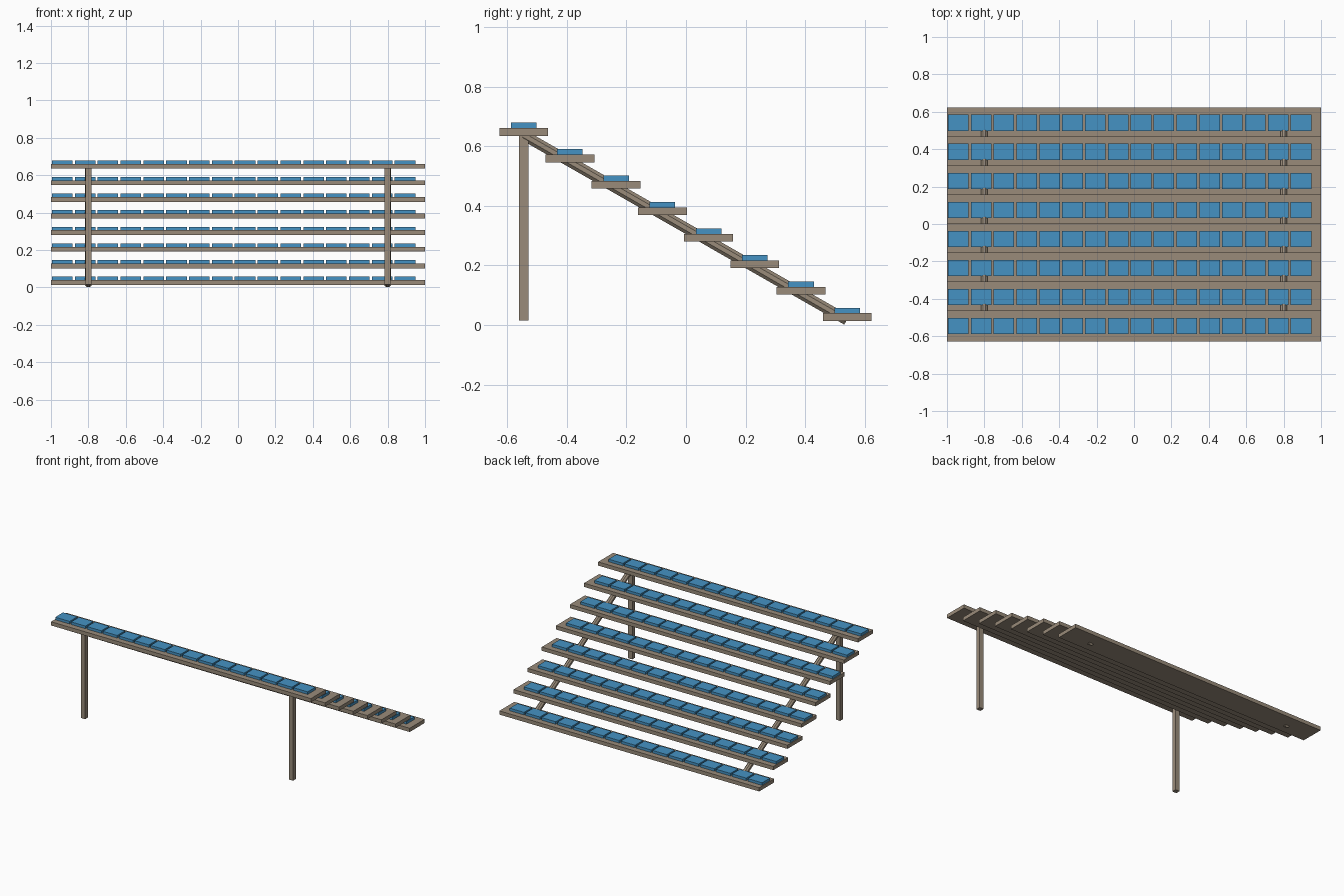
import bpy
import bmesh
from math import radians
from mathutils import Matrix, Vector

if "Cube" in bpy.data.objects:
    bpy.data.objects.remove(bpy.data.objects["Cube"], do_unlink=True)


def make_material(name, color):
    mat = bpy.data.materials.new(name)
    mat.use_nodes = True
    mat.diffuse_color = color
    mat.node_tree.nodes["Principled BSDF"].inputs["Base Color"].default_value = color
    return mat


brown = make_material("weathered brown", (0.32, 0.26, 0.195, 1))
blue = make_material("seat blue", (0.06, 0.29, 0.55, 1))


def add_object(name, bm, mat):
    mesh = bpy.data.meshes.new(name)
    bm.to_mesh(mesh)
    bm.free()
    mesh.materials.append(mat)
    obj = bpy.data.objects.new(name, mesh)
    bpy.context.collection.objects.link(obj)
    return obj


def add_box(bm, center, size):
    matrix = Matrix.Translation(center) @ Matrix.Diagonal((*size, 1))
    bmesh.ops.create_cube(bm, size=1, matrix=matrix)


ROWS, SEATS = 8, 16
TOP_Y, TOP_Z = -0.545, 0.648
STEP_Y, STEP_Z = 0.1552, -0.0888
PLANK_H, SEAT_H = 0.026, 0.018

# Stepped planks, each carrying a row of seat pads
for row in range(ROWS):
    y, z = TOP_Y + row * STEP_Y, TOP_Z + row * STEP_Z
    bm = bmesh.new()
    add_box(bm, (0, y, z), (2, 0.164, PLANK_H))
    add_object(f"plank_{row + 1}", bm, brown)

    bm = bmesh.new()
    for i in range(SEATS):
        x = -0.94 + i * 0.1222
        add_box(bm, (x, y, z + (PLANK_H + SEAT_H) / 2), (0.11, 0.086, SEAT_H))
    add_object(f"seat_row_{row + 1}", bm, blue)

# Rear posts and sloping eight-sided support beams
beam_top = Vector((0, -0.545, 0.637))
beam_end = Vector((0, 0.54, 0.0165))
axis = beam_end - beam_top
for side, x in (("left", 0.8), ("right", -0.8)):
    bm = bmesh.new()
    add_box(bm, (x, TOP_Y, 0.326), (0.032, 0.032, 0.622))
    add_object(f"{side}_post", bm, brown)

    bm = bmesh.new()
    center = (beam_top + beam_end) / 2 + Vector((x, 0, 0))
    matrix = (Matrix.Translation(center) @ axis.to_track_quat("Z", "X").to_matrix().to_4x4()
              @ Matrix.Rotation(radians(22.5), 4, "Z"))
    bmesh.ops.create_cone(bm, cap_ends=True, segments=8, radius1=0.019, radius2=0.019,
                          depth=axis.length, matrix=matrix)
    add_object(f"{side}_beam", bm, brown)
